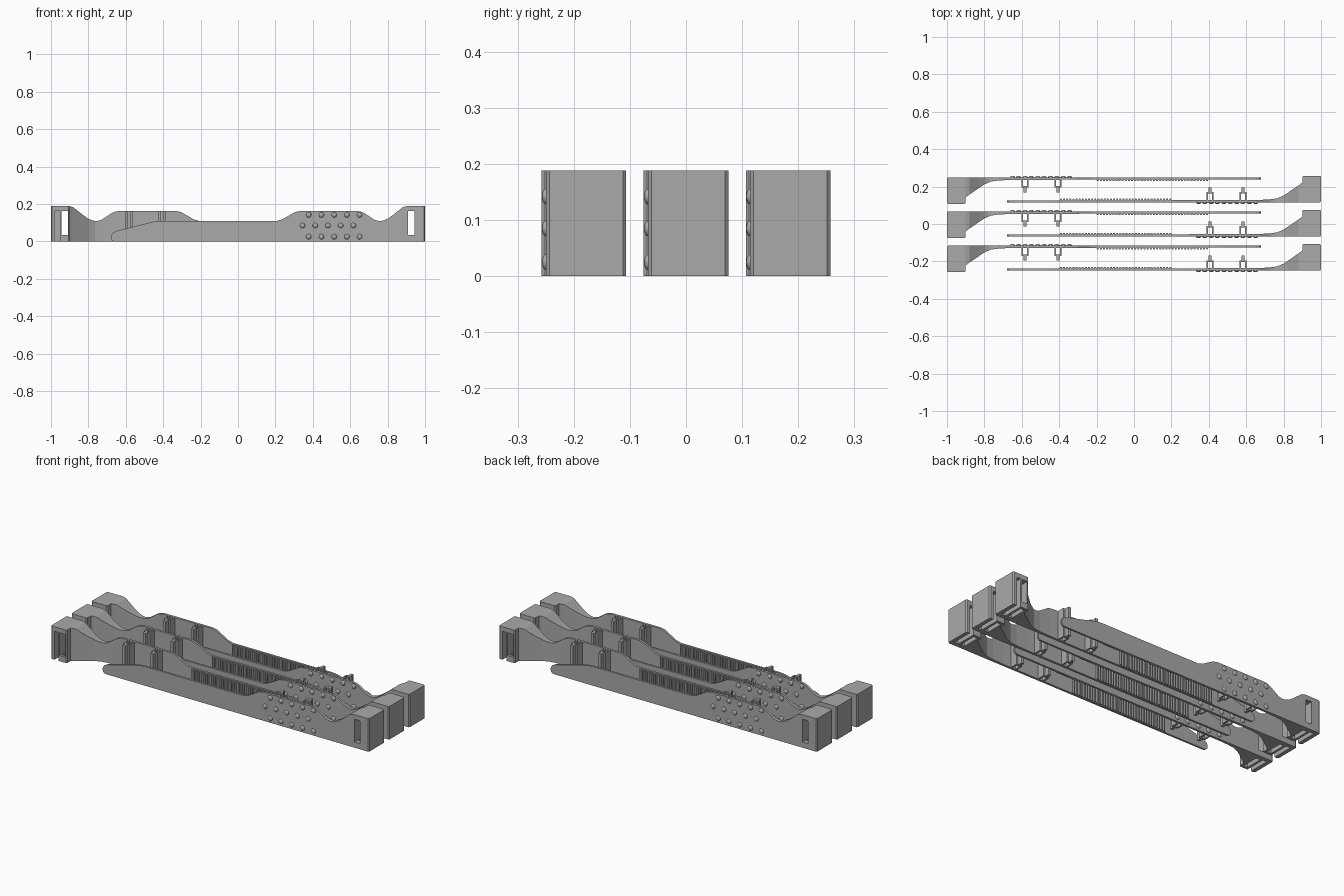
import bpy, bmesh, math
from mathutils import Matrix, Vector

if "Cube" in bpy.data.objects:
    bpy.data.objects.remove(bpy.data.objects["Cube"])

grey = bpy.data.materials.new("mid grey")
grey.use_nodes = True
GREY = (0.40, 0.40, 0.40, 1)
grey.diffuse_color = GREY
grey.node_tree.nodes["Principled BSDF"].inputs["Base Color"].default_value = GREY

OUT, IN = -0.0675, -0.054      # outer and inner strap faces
FAR = 0.0755                   # inner face of the end block


def prism(bm, points, lo, hi, axis="z"):
    """Extrude a 2D outline along z, or along y for an x-z outline."""
    def place(p, h):
        return (p[0], p[1], h) if axis == "z" else (p[0], h, p[1])
    face = bm.faces.new([bm.verts.new(place(p, lo)) for p in points])
    ext = bmesh.ops.extrude_face_region(bm, geom=[face])
    step = Vector(place((0, 0), hi - lo))
    bmesh.ops.translate(bm, vec=step, verts=[v for v in ext["geom"] if isinstance(v, bmesh.types.BMVert)])


def box(bm, x0, x1, y0, y1, z0, z1):
    prism(bm, [(x0, y0), (x1, y0), (x1, y1), (x0, y1)], z0, z1)


def to_mesh(bm, name):
    bmesh.ops.recalc_face_normals(bm, faces=bm.faces)
    mesh = bpy.data.meshes.new(name)
    bm.to_mesh(mesh)
    bm.free()
    mesh.materials.append(grey)
    return mesh


def add(name, mesh):
    ob = bpy.data.objects.new(name, mesh)
    bpy.context.collection.objects.link(ob)
    return ob


# Arm plan: thin strap, curved wedge and deep end block
plan = [(-0.68, OUT), (0.994, OUT), (1, OUT + 0.006), (1, FAR - 0.006), (0.994, FAR),
        (0.906, FAR), (0.9, FAR - 0.006), (0.9, 0.04), (0.885, 0.028), (0.80, -0.03),
        (0.765, -0.045), (0.72, -0.051), (0.65, IN), (-0.68, IN - 0.003)]
# Arm side outline: tapered tip, raised grip, dip and block
side = [(-0.665, 0), (1, 0), (1, 0.188), (0.9, 0.188), (0.88, 0.182), (0.83, 0.142),
        (0.80, 0.121), (0.775, 0.111), (0.755, 0.109), (0.73, 0.115), (0.675, 0.152),
        (0.655, 0.16), (0.63, 0.163), (0.335, 0.163), (0.305, 0.157), (0.235, 0.117),
        (0.205, 0.109), (-0.42, 0.109), (-0.45, 0.106), (-0.65, 0.056), (-0.672, 0.044),
        (-0.68, 0.026), (-0.677, 0.01)]

bm = bmesh.new()
prism(bm, plan, -0.1, 0.3)
arm = add("arm", to_mesh(bm, "arm"))
cutters = []


def cut(name, bm, operation):
    cutter = add(name, to_mesh(bm, name))
    cutter.hide_render = True
    mod = arm.modifiers.new(name, "BOOLEAN")
    mod.operation, mod.object, mod.solver = operation, cutter, "EXACT"
    cutters.append(cutter)


bm = bmesh.new()
prism(bm, side, -0.3, 0.3, "y")
cut("side_shape", bm, "INTERSECT")
# Strap slot through the block and the pocket behind it
bm = bmesh.new()
box(bm, 0.91, 0.945, -0.2, 0.2, 0.033, 0.162)
cut("slot", bm, "DIFFERENCE")
bm = bmesh.new()
box(bm, 0.953, 0.978, -0.045, 0.2, -0.1, 0.162)
cut("pocket", bm, "DIFFERENCE")
bm = bmesh.new()
box(bm, 0.915, 0.94, -0.04, 0.06, -0.1, 0.1)
cut("floor_opening", bm, "DIFFERENCE")

deps = bpy.context.evaluated_depsgraph_get()
arm_mesh = bpy.data.meshes.new_from_object(arm.evaluated_get(deps))
for ob in cutters + [arm]:
    bpy.data.objects.remove(ob)

# Hollow clips with a narrow tongue
bm = bmesh.new()
for x in (0.407, 0.583):
    for s in (-1, 1):
        box(bm, x + s * 0.015 - 0.004, x + s * 0.015 + 0.004, IN - 0.004, -0.012, 0, 0.163)
    box(bm, x - 0.011, x + 0.011, -0.02, -0.012, 0, 0.163)
    box(bm, x - 0.008, x + 0.008, -0.012, 0.014, 0, 0.163)
clip_mesh = to_mesh(bm, "clips")

# Saw teeth on the inner strap face
bm = bmesh.new()
COUNT, START, PITCH = 36, -0.4, 0.0167
for i in range(COUNT):
    x = START + i * PITCH
    prism(bm, [(x, IN - 0.005), (x + PITCH, IN - 0.005), (x + PITCH * 0.8, IN + 0.007),
               (x + PITCH * 0.35, IN + 0.007)], 0.003, 0.104)
teeth_mesh = to_mesh(bm, "teeth")

# Grip bumps on the outer face, in three staggered rows
bm = bmesh.new()
for z, start in ((0.142, 0.378), (0.085, 0.345), (0.025, 0.378)):
    for i in range(5):
        m = Matrix.Translation((start + i * 0.068, OUT, z)) @ Matrix.Diagonal((0.014, 0.0075, 0.014, 1))
        bmesh.ops.create_uvsphere(bm, u_segments=16, v_segments=10, radius=1, matrix=m)
bump_mesh = to_mesh(bm, "bumps")
for face in bump_mesh.polygons:
    face.use_smooth = True

# Three pairs, each of two arms turned half a circle apart
for row, y in enumerate((-0.182, 0, 0.182), 1):
    for half, turn in (("front", 0), ("back", math.pi)):
        for part, mesh in (("arm", arm_mesh), ("clips", clip_mesh), ("teeth", teeth_mesh), ("bumps", bump_mesh)):
            ob = add(f"{half}_{part}_{row}", mesh)
            ob.location.y = y
            ob.rotation_euler.z = turn
